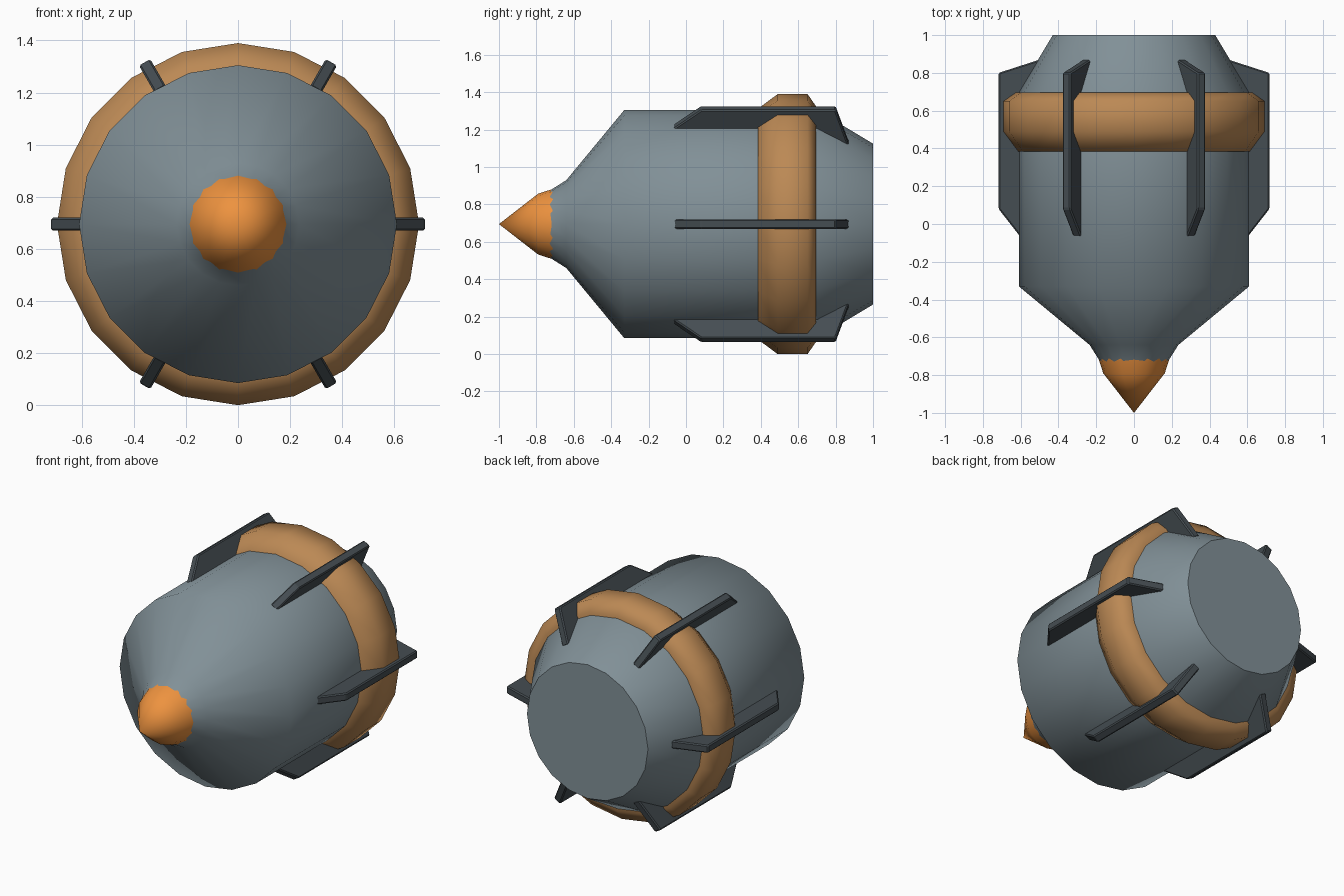
import bpy, bmesh
from math import sin, cos, pi, radians

if "Cube" in bpy.data.objects:
    bpy.data.objects.remove(bpy.data.objects["Cube"])

AXIS_Z = 0.695  # height of the long axis, which runs along y


def material(name, rgb):
    m = bpy.data.materials.new(name)
    m.diffuse_color = (*rgb, 1)
    m.use_nodes = True
    m.node_tree.nodes["Principled BSDF"].inputs["Base Color"].default_value = m.diffuse_color
    return m


steel = material("steel", (0.22, 0.28, 0.31))
dark = material("dark_steel", (0.06, 0.075, 0.085))
copper = material("copper", (0.50, 0.25, 0.09))
orange = material("orange", (0.85, 0.29, 0.05))


def finish(name, bm, mat, angle=None):
    bmesh.ops.recalc_face_normals(bm, faces=bm.faces[:])
    mesh = bpy.data.meshes.new(name)
    bm.to_mesh(mesh)
    bm.free()
    mesh.materials.append(mat)
    ob = bpy.data.objects.new(name, mesh)
    bpy.context.collection.objects.link(ob)
    ob.location.z = AXIS_Z
    if angle:
        bpy.ops.object.select_all(action='DESELECT')
        ob.select_set(True)
        bpy.context.view_layer.objects.active = ob
        bpy.ops.object.shade_smooth_by_angle(angle=radians(angle))
    return ob


def lathe(name, profile, sides, mat, closed=False, angle=55):
    """Turn (y, radius) points around the y axis; open ends get a cap."""
    bm = bmesh.new()
    rings = []
    for y, r in profile:
        if r == 0:
            rings.append([bm.verts.new((0, y, 0))] * sides)
        else:
            rings.append([bm.verts.new((r * sin(2 * pi * i / sides), y, r * cos(2 * pi * i / sides)))
                          for i in range(sides)])
    pairs = list(zip(rings, rings[1:]))
    if closed:
        pairs.append((rings[-1], rings[0]))
    for a, b in pairs:
        for i in range(sides):
            j = (i + 1) % sides
            bm.faces.new(list(dict.fromkeys((a[i], a[j], b[j], b[i]))))
    if not closed:
        for ring in (rings[0], rings[-1]):
            if ring[0] is not ring[1]:
                bm.faces.new(ring)
    return finish(name, bm, mat, angle)


# Main shell with tapered front and tail
lathe("body", [(-0.74, 0.172), (-0.64, 0.235), (-0.33, 0.61), (0.70, 0.61), (1.0, 0.43)], 20, steel)

# Pointed tip, its rim sunk into the shell
lathe("nose_tip", [(-1.0, 0), (-0.79, 0.163), (-0.68, 0.198)], 16, orange)

# Raised band around the tail
lathe("band", [(0.385, 0.58), (0.385, 0.617), (0.49, 0.695), (0.65, 0.695), (0.695, 0.63), (0.695, 0.58)],
      20, copper, closed=True)

# Six fins running lengthwise
FIN = [(-0.07, 0.60), (0.08, 0.717), (0.80, 0.717), (0.87, 0.50), (0.70, 0.50), (0.05, 0.54)]
for k in range(6):
    bm = bmesh.new()
    face = bm.faces.new([bm.verts.new((r, y, -0.025)) for y, r in FIN])
    ext = bmesh.ops.extrude_face_region(bm, geom=[face])
    top = [v for v in ext["geom"] if isinstance(v, bmesh.types.BMVert)]
    bmesh.ops.translate(bm, verts=top, vec=(0, 0, 0.05))
    fin = finish(f"fin_{k + 1}", bm, dark)
    fin.rotation_euler.y = k * pi / 3
    bevel = fin.modifiers.new("soft_edges", 'BEVEL')
    bevel.width = 0.007
    bevel.segments = 1
